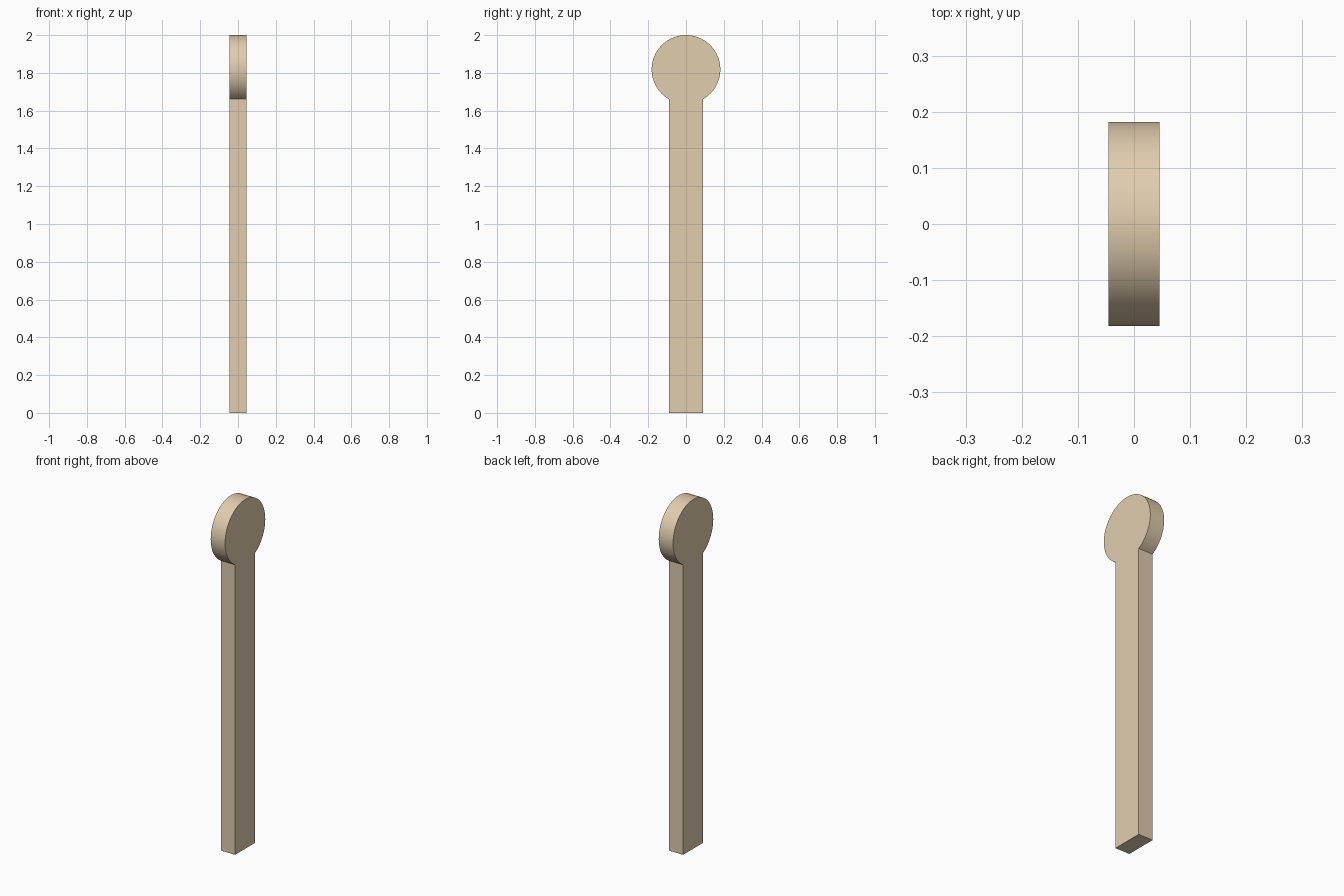
import bpy, bmesh, math

if "Cube" in bpy.data.objects:
    bpy.data.objects.remove(bpy.data.objects["Cube"])

R = 2 / 11            # head radius
HALF_W = R / 2        # half width of the handle
THICK = R / 2         # plate thickness along x
CZ = 2 - R            # head centre height
SEG = 80              # arc steps

# Outline in the yz plane: straight handle, then the round head
profile = [(-HALF_W, 0), (HALF_W, 0)]
for i in range(SEG + 1):
    a = math.radians(-60 + 300 * i / SEG)
    profile.append((R * math.cos(a), CZ + R * math.sin(a)))

# Extrude the outline into a flat plate
bm = bmesh.new()
face = bm.faces.new([bm.verts.new((-THICK / 2, y, z)) for y, z in profile])
result = bmesh.ops.extrude_face_region(bm, geom=[face], use_keep_orig=True)
moved = [v for v in result["geom"] if isinstance(v, bmesh.types.BMVert)]
bmesh.ops.translate(bm, verts=moved, vec=(THICK, 0, 0))
bmesh.ops.recalc_face_normals(bm, faces=bm.faces)
mesh = bpy.data.meshes.new("round_headed_stick")
bm.to_mesh(mesh)
bm.free()
stick = bpy.data.objects.new("round_headed_stick", mesh)
bpy.context.collection.objects.link(stick)

# Pale wood colour
wood = bpy.data.materials.new("pale_wood")
wood.diffuse_color = (0.75, 0.61, 0.42, 1)
wood.use_nodes = True
wood.node_tree.nodes["Principled BSDF"].inputs["Base Color"].default_value = wood.diffuse_color
mesh.materials.append(wood)

# Smooth rim with sharp edges
bpy.context.view_layer.objects.active = stick
stick.select_set(True)
bpy.ops.object.shade_smooth_by_angle(angle=math.radians(30))
